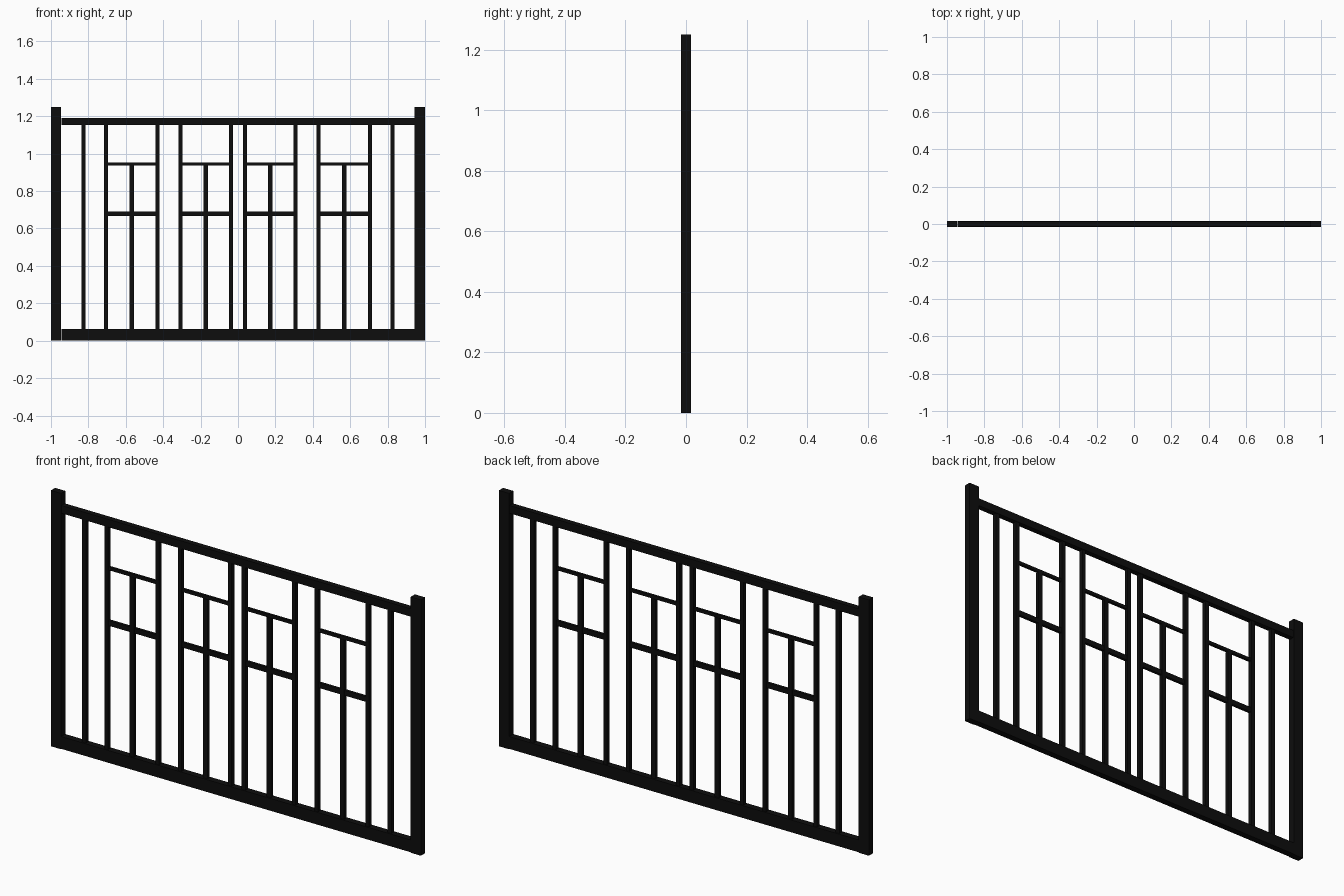
import bpy

if "Cube" in bpy.data.objects:
    bpy.data.objects.remove(bpy.data.objects["Cube"])

black = bpy.data.materials.new("black_paint")
black.diffuse_color = (0.004, 0.004, 0.004, 1)
black.use_nodes = True
black.node_tree.nodes["Principled BSDF"].inputs["Base Color"].default_value = black.diffuse_color


def box(name, x0, x1, z0, z1, depth):
    """Flat-faced bar centred on y = 0."""
    bpy.ops.mesh.primitive_cube_add(size=1, location=((x0 + x1) / 2, 0, (z0 + z1) / 2))
    ob = bpy.context.object
    ob.name = name
    ob.scale = (x1 - x0, depth, z1 - z0)
    bpy.ops.object.transform_apply(location=True, rotation=False, scale=True)
    ob.data.materials.append(black)
    return ob


def pair(name, x0, x1, z0, z1, depth):
    """The same bar on the left and right halves."""
    box(name + "_right", x0, x1, z0, z1, depth)
    box(name + "_left", -x1, -x0, z0, z1, depth)


# Outer frame
pair("end_post", 0.945, 1.0, 0, 1.25, 0.033)
box("bottom_rail", -0.945, 0.945, 0.002, 0.062, 0.032)
box("top_rail", -0.945, 0.945, 1.152, 1.19, 0.027)

# Full-height balusters
for i, x in enumerate((0.037, 0.308, 0.43, 0.706, 0.826)):
    pair(f"baluster_{i}", x - 0.01, x + 0.01, 0.062, 1.152, 0.02)

# Decorative panels: two crossbars and a short centre bar between balusters
for i, (a, b) in enumerate(((0.047, 0.298), (0.44, 0.696))):
    c = (a + b) / 2
    pair(f"upper_crossbar_{i}", a, b, 0.938, 0.954, 0.012)
    pair(f"lower_crossbar_{i}", a, b, 0.667, 0.692, 0.014)
    pair(f"centre_bar_{i}", c - 0.012, c + 0.012, 0.062, 0.938, 0.016)
